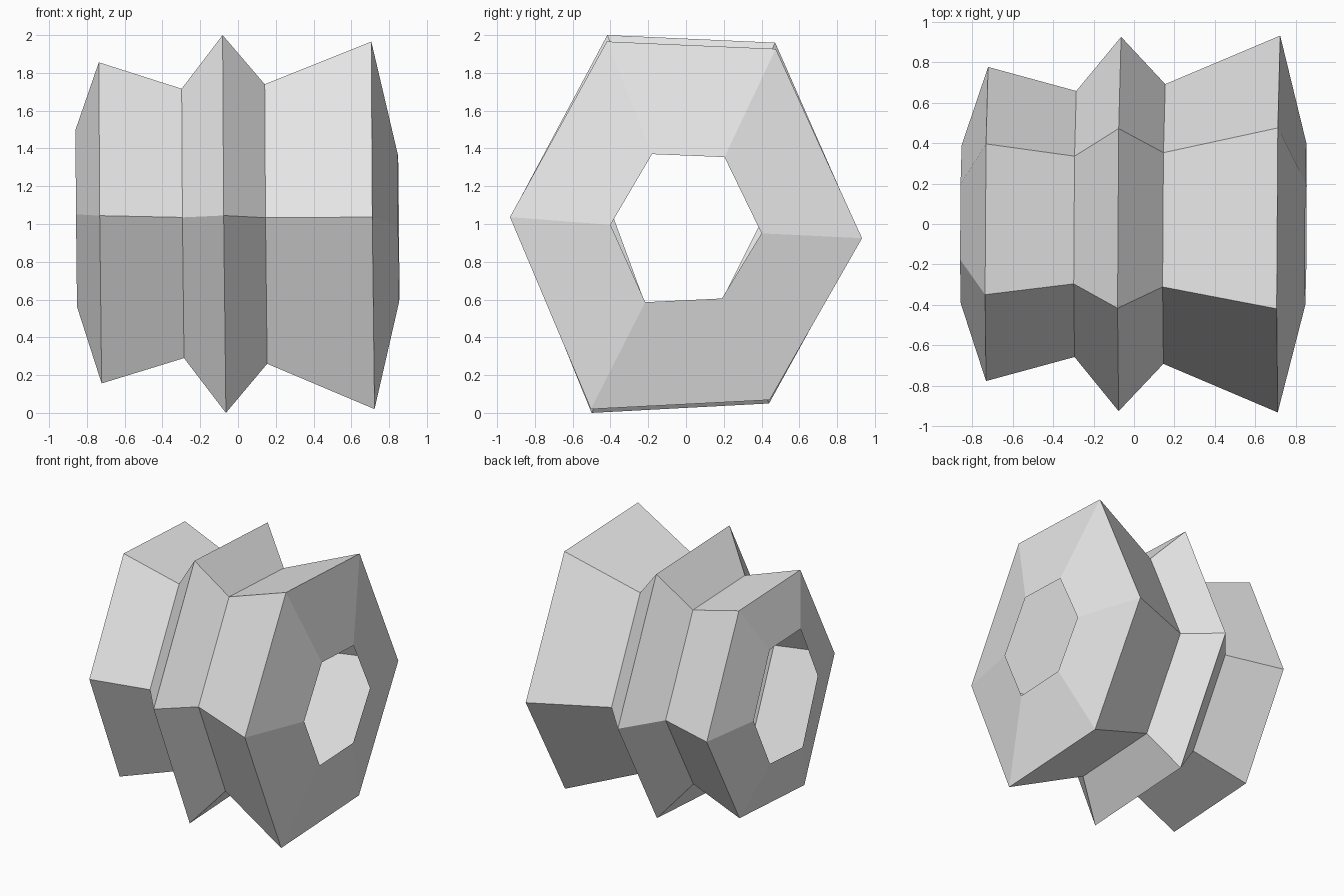
import bpy
import bmesh

# Remove the default cube only
cube = bpy.data.objects.get("Cube")
if cube:
    bpy.data.objects.remove(cube, do_unlink=True)

# Slightly irregular hexagon (y, z), counter-clockwise seen from +x
HEX = [(1, -0.07), (0.51, 0.96), (-0.45, 1), (-1, 0.045), (-0.54, -1), (0.475, -0.95)]

# Profile along the axis: x, half width in y, centre height, half height
RINGS = [
    (-0.855, 0.39, 1.03, 0.468),
    (-0.727, 0.777, 1.006, 0.85),
    (-0.29, 0.658, 1.003, 0.713),
    (-0.07, 0.926, 1.0, 1.0),
    (0.15, 0.692, 1.0, 0.74),
    (0.717, 0.932, 0.993, 0.973),
    (0.85, 0.40, 0.978, 0.392),
]


def make_material(name, color):
    mat = bpy.data.materials.new(name)
    mat.use_nodes = True
    mat.diffuse_color = color
    bsdf = next(n for n in mat.node_tree.nodes if n.type == "BSDF_PRINCIPLED")
    bsdf.inputs["Base Color"].default_value = color
    return mat


def hex_ring(bm, x, half_y, centre, half_z):
    """One hexagonal ring, leaning slightly off the x axis."""
    verts = []
    for u, v in HEX:
        y, z = u * half_y, centre + v * half_z
        verts.append(bm.verts.new((x - 0.009 * (z - 1) + 0.006 * y, y, z)))
    return verts


# Ribbed six-sided sleeve: an open shell with no end caps
bm = bmesh.new()
rings = [hex_ring(bm, *ring) for ring in RINGS]
for a, b in zip(rings, rings[1:]):
    for j in range(len(HEX)):
        k = (j + 1) % len(HEX)
        bm.faces.new((a[j], a[k], b[k], b[j]))

mesh = bpy.data.meshes.new("ribbed_sleeve")
bm.to_mesh(mesh)
bm.free()
mesh.materials.append(make_material("light_grey", (0.8, 0.8, 0.8, 1)))
sleeve = bpy.data.objects.new("ribbed_sleeve", mesh)
bpy.context.collection.objects.link(sleeve)
